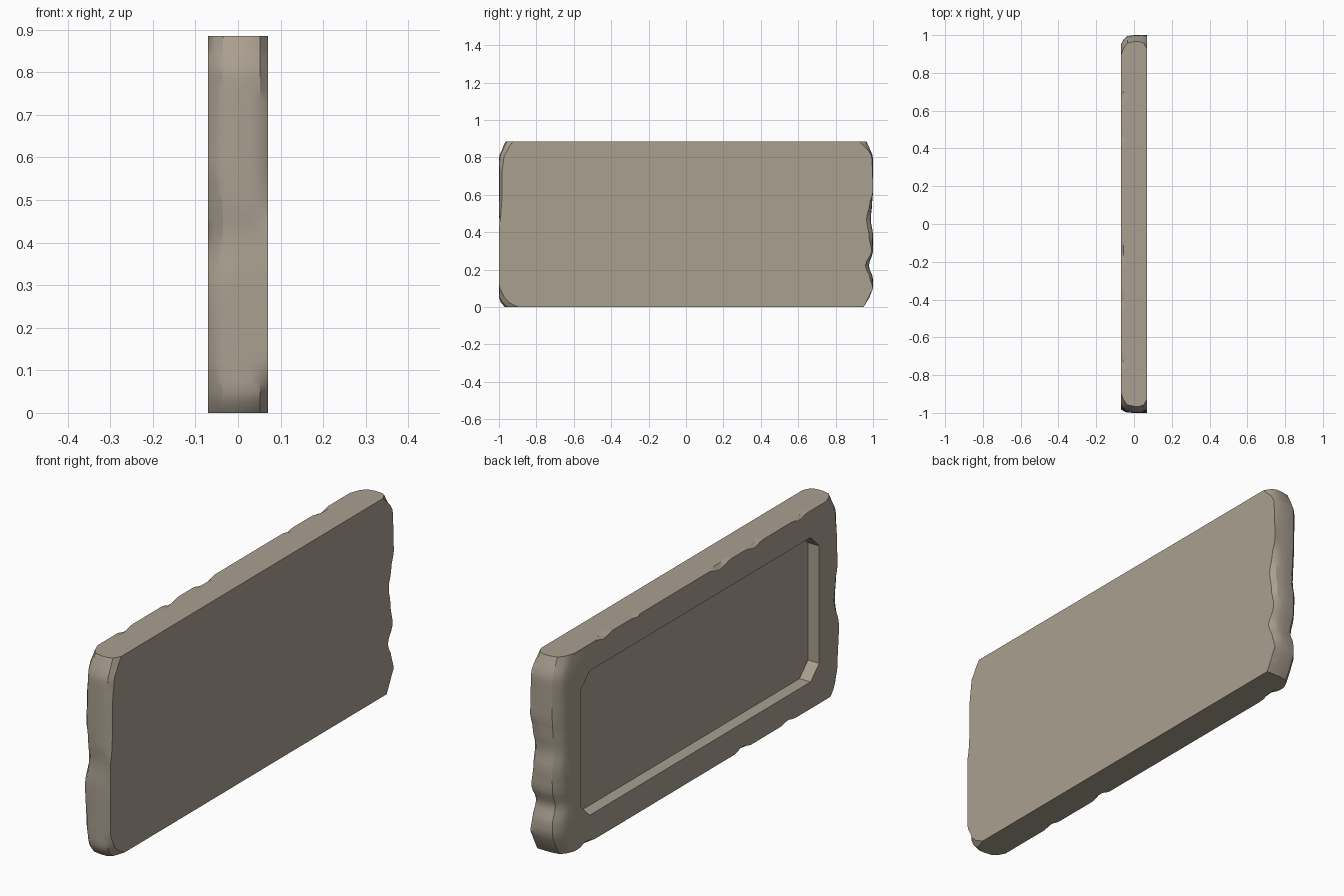
import bpy, bmesh, math

if "Cube" in bpy.data.objects:
    bpy.data.objects.remove(bpy.data.objects["Cube"])

H, T = 0.885, 0.07            # slab height, half thickness

# Worn end profiles: (z, inset at -x edge, inset mid, inset at +x edge)
END_POS = [(0, .11, .05, .05), (.05, .085, .02, .025), (.1, .06, 0, 0),
           (.15, .06, 0, .015), (.22, .08, .022, .042), (.3, .06, 0, .008),
           (.38, .05, 0, .022), (.47, .06, .012, .035), (.55, .06, .005, .018),
           (.62, .055, 0, 0), (.8, .05, 0, .005), (.835, .07, .013, .025),
           (H, .11, .035, .075)]
END_NEG = [(0, .08, .03, .1), (.04, .05, 0, .03), (.12, .03, 0, 0),
           (.3, .02, 0, 0), (.42, .055, .006, 0), (.5, .045, 0, .01),
           (.57, .03, 0, .015), (.7, .035, 0, .015), (.8, .045, 0, .025),
           (.84, .06, .015, .045), (H, .11, .035, .075)]
# Small chips on the recessed side's long edges: (centre y, half width, depth)
CHIPS_TOP = [(.68, .06, .014), (.45, .03, .008), (-.14, .08, .018),
             (-.38, .06, .014), (-.7, .05, .012)]
CHIPS_BOTTOM = [(.8, .06, .014), (-.3, .06, .015), (-.62, .05, .01)]
# Columns across the thickness: (x, weight of edge inset)
COLUMNS = [(-T, 1), (-.055, .45), (-.035, .1), (0, 0), (.03, 0), (.052, .2), (T, 1)]


def inset(table, z, x, w):
    for a, b in zip(table, table[1:]):
        if z <= b[0] + 1e-6:
            t = (z - a[0]) / (b[0] - a[0])
            t = (1 - math.cos(math.pi * t)) / 2
            v = [p + (q - p) * t for p, q in zip(a, b)]
            return v[2] + (v[1 if x < 0 else 3] - v[2]) * w
    return 0


def chip(table, y, first):
    if not first:
        return 0
    return sum(d * (1 + math.cos(math.pi * (y - c) / r)) / 2
               for c, r, d in table if abs(y - c) < r)


def outline(x, w):
    """One closed loop of the slab outline at depth x."""
    zs = [H * i / 36 for i in range(37)]
    n = 80
    first = x < -T + .001
    pos = [(x, 1 - inset(END_POS, z, x, w), z) for z in zs]
    neg = [(x, -1 + inset(END_NEG, z, x, w), z) for z in reversed(zs)]

    def span(y0, y1, z, table, sign):
        out = []
        for i in range(1, n):
            y = y0 + (y1 - y0) * i / n
            out.append((x, y, z + sign * chip(table, y, first)))
        return out
    top = span(pos[-1][1], neg[0][1], H, CHIPS_TOP, -1)
    bottom = span(neg[-1][1], pos[0][1], 0, CHIPS_BOTTOM, 1)
    return pos + top + neg + bottom


def mesh_object(name, bm):
    bmesh.ops.recalc_face_normals(bm, faces=bm.faces)
    me = bpy.data.meshes.new(name)
    bm.to_mesh(me)
    bm.free()
    ob = bpy.data.objects.new(name, me)
    bpy.context.collection.objects.link(ob)
    return ob


def loft(name, loops):
    """Skin a row of closed loops and cap both ends."""
    bm = bmesh.new()
    rings = [[bm.verts.new(p) for p in loop] for loop in loops]
    n = len(rings[0])
    for a, b in zip(rings, rings[1:]):
        for i in range(n):
            j = (i + 1) % n
            bm.faces.new((a[i], a[j], b[j], b[i]))
    bm.faces.new(rings[0])
    bm.faces.new(rings[-1])
    return mesh_object(name, bm)


# Worn stone slab
slab = loft("stone_slab", [outline(x, w) for x, w in COLUMNS])

# Recessed panel with clipped corners, cut into the -x face
Y, Z0, Z1, C = .84, .12, .765, .06
rect = [(-Y + C, Z0), (Y - C, Z0), (Y, Z0 + C), (Y, Z1 - C),
        (Y - C, Z1), (-Y + C, Z1), (-Y, Z1 - C), (-Y, Z0 + C)]
cutter = loft("recess_cutter", [[(x, y, z) for y, z in rect] for x in (-.15, -.015)])
cutter.hide_render = True

bpy.context.view_layer.objects.active = slab
slab.select_set(True)
mod = slab.modifiers.new("recess", 'BOOLEAN')
mod.operation = 'DIFFERENCE'
mod.solver = 'EXACT'
mod.object = cutter
bpy.ops.object.modifier_apply(modifier=mod.name)
bpy.data.objects.remove(cutter)

# Warm stone colour
mat = bpy.data.materials.new("stone")
mat.diffuse_color = (.40, .35, .28, 1)
mat.use_nodes = True
mat.node_tree.nodes["Principled BSDF"].inputs["Base Color"].default_value = mat.diffuse_color
slab.data.materials.clear()
slab.data.materials.append(mat)
bpy.ops.object.shade_smooth_by_angle(angle=math.radians(30))
